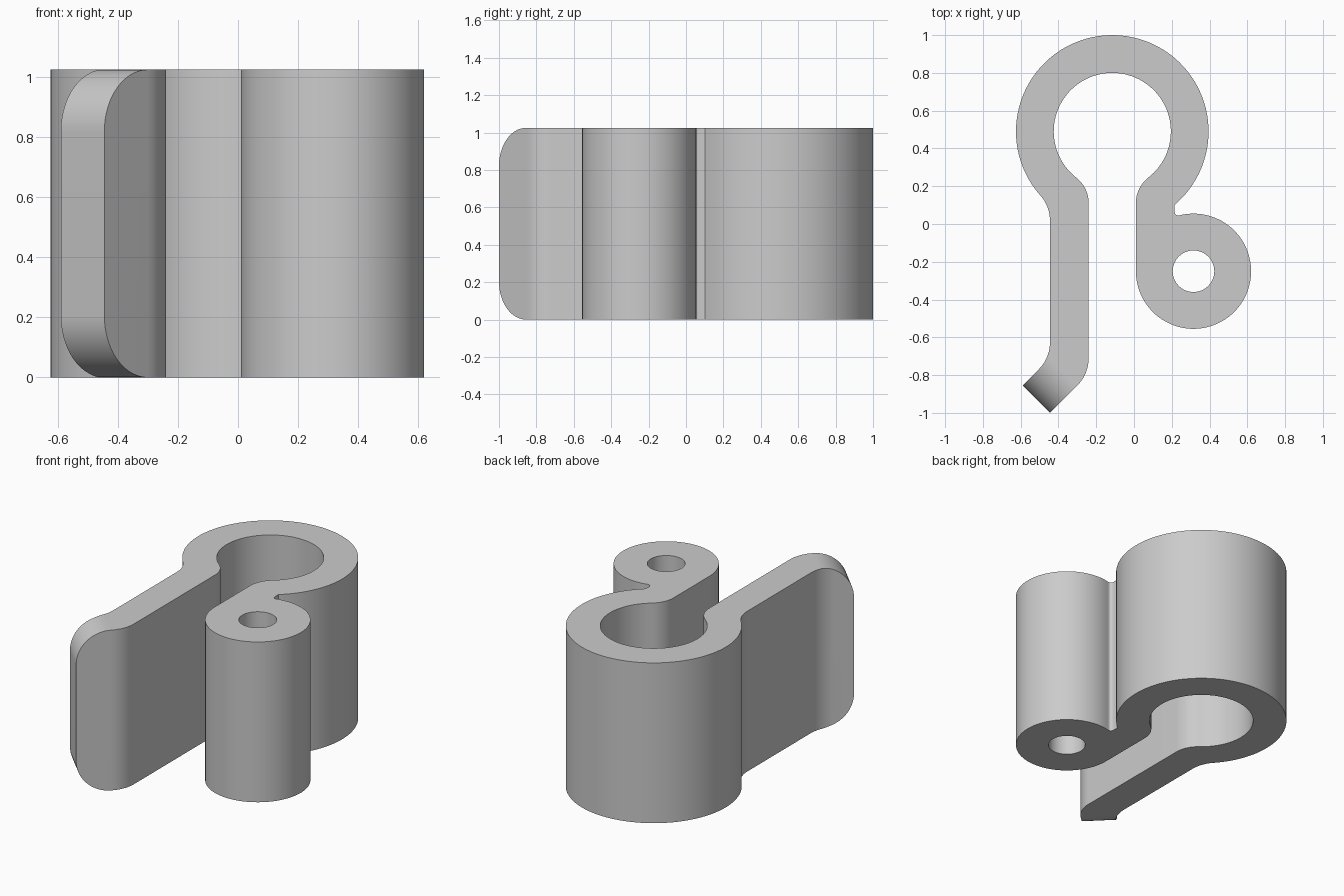
import bpy, bmesh
from math import cos, sin, radians, ceil
from mathutils import Vector

if "Cube" in bpy.data.objects:
    bpy.data.objects.remove(bpy.data.objects["Cube"])

H = 1.025                       # height of the extruded clip
Z = Vector((0, 0, 1))


def arc(cx, cy, r, a0, a1, step=4):
    n = max(4, ceil(abs(a1 - a0) / step))
    angles = [radians(a0 + (a1 - a0) * i / n) for i in range(n + 1)]
    return [(cx + r * cos(a), cy + r * sin(a)) for a in angles]


def prism(name, pts, origin, u, v, sweep):
    """Closed 2D outline placed on axes u, v and swept into a solid."""
    bm = bmesh.new()
    face = bm.faces.new([bm.verts.new(origin + u * a + v * b) for a, b in pts])
    ext = bmesh.ops.extrude_face_region(bm, geom=[face], use_keep_orig=True)
    moved = [e for e in ext["geom"] if isinstance(e, bmesh.types.BMVert)]
    bmesh.ops.translate(bm, verts=moved, vec=sweep)
    bmesh.ops.recalc_face_normals(bm, faces=bm.faces)
    mesh = bpy.data.meshes.new(name)
    bm.to_mesh(mesh)
    bm.free()
    ob = bpy.data.objects.new(name, mesh)
    bpy.context.collection.objects.link(ob)
    return ob


X, Y = Vector((1, 0, 0)), Vector((0, 1, 0))

# Clip outline: foot, left arm, open ring, right arm, eye
outline = [(-0.59, -0.855)]
outline += arc(-0.445, -0.71, 0.205, -90 + 45, 0)            # inner foot bend
outline.insert(1, (-0.445, -1.0))
outline += arc(-0.41, 0.111, 0.17, 0, 52.1)                  # left throat
outline += arc(-0.115, 0.49, 0.31, 232.1, -52.1)[1:]         # ring inside
outline += arc(0.18, 0.111, 0.17, 127.9, 180)[1:]            # right throat
outline += arc(0.315, -0.25, 0.305, 180, 464.3)              # eye outside
outline += arc(0.235, 0.065, 0.02, -75.7, -180, 15)[1:]      # notch
outline += arc(-0.115, 0.49, 0.51, -49.7, 221.7)             # ring outside
outline += arc(-0.645, 0.018, 0.2, 41.7, 0)[1:]              # left shoulder
outline += arc(-0.645, -0.627, 0.2, 0, -45)                  # outer foot bend
clip = prism("spring_clip", outline, Vector(), X, Y, Z * H)

# Cutters: eye hole and the two rounded corners of the foot
cutters = [prism("eye_hole_cutter", arc(0.315, -0.25, 0.11, 0, 360, 6)[:-1],
                 Z * -0.1, X, Y, Z * (H + 0.2))]
along = Vector((1, 1, 0)).normalized()
across = Vector((1, -1, 0)).normalized()
start = Vector((-0.5175, -0.9275, 0)) - across * 0.25
corner = [(-0.05, -0.05), (0.205, -0.05)] + arc(0.205, 0.205, 0.205, 270, 180) + [(-0.05, 0.205)]
for side, base, up in (("lower", 0, 1), ("upper", H, -1)):
    cutters.append(prism(side + "_corner_cutter", corner, start + Z * base,
                         along, Z * up, across * 0.5))

bpy.context.view_layer.objects.active = clip
clip.select_set(True)
for c in cutters:
    c.hide_render = True
    mod = clip.modifiers.new(c.name, 'BOOLEAN')
    mod.operation, mod.solver, mod.object = 'DIFFERENCE', 'EXACT', c
    bpy.ops.object.modifier_apply(modifier=mod.name)
    bpy.data.objects.remove(c, do_unlink=True)

bpy.ops.object.shade_smooth_by_angle(angle=radians(30))
